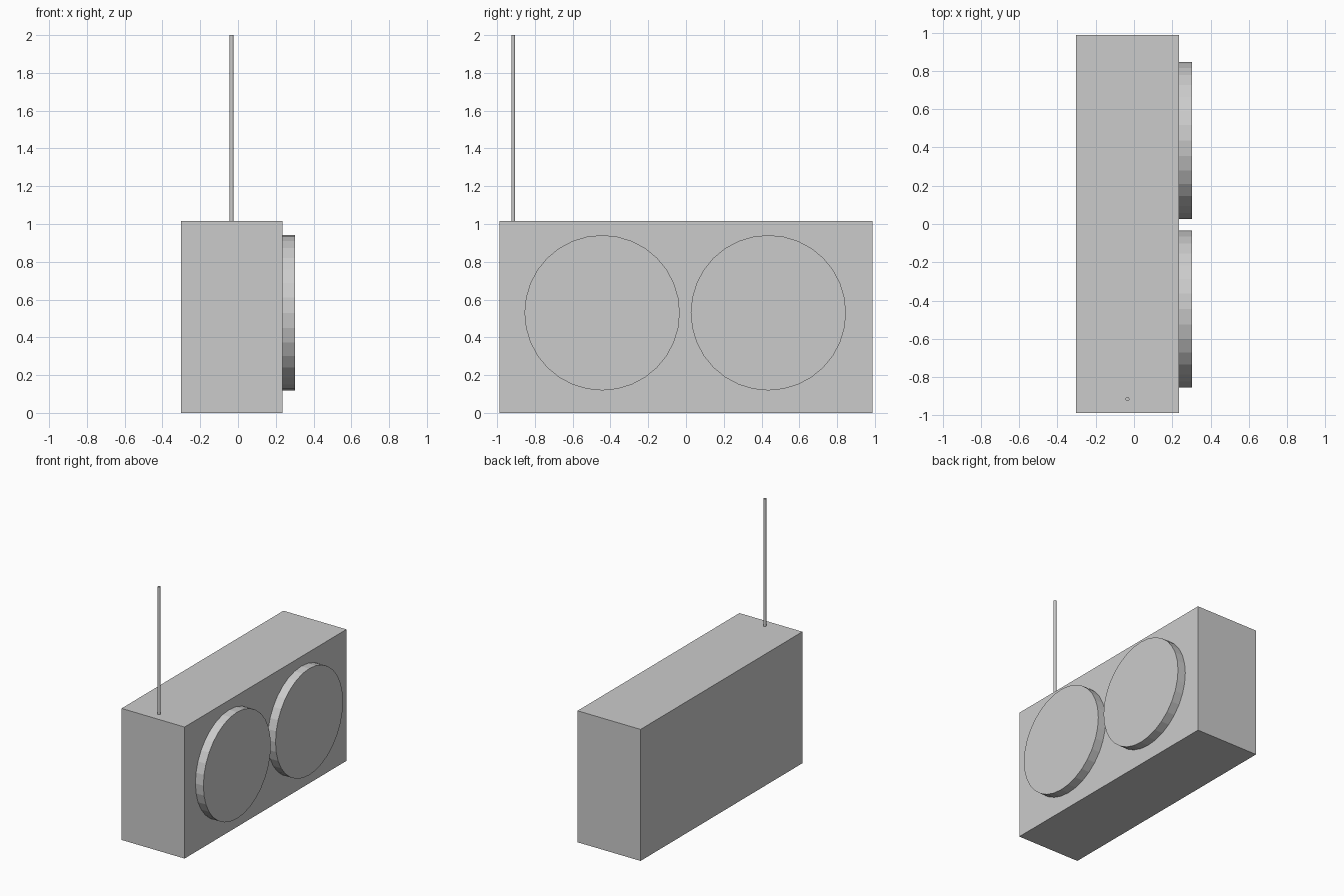
import bpy
from math import pi

if "Cube" in bpy.data.objects:
    bpy.data.objects.remove(bpy.data.objects["Cube"])

BODY_TOP = 1.015
FRONT_X = 0.235


def cylinder(name, radius, depth, loc, rot=(0, 0, 0), sides=32):
    bpy.ops.mesh.primitive_cylinder_add(vertices=sides, radius=radius, depth=depth,
                                        location=loc, rotation=rot)
    bpy.context.object.name = name


# Main cabinet
bpy.ops.mesh.primitive_cube_add(size=1, location=((FRONT_X - 0.303) / 2, 0, BODY_TOP / 2))
body = bpy.context.object
body.name = "cabinet"
body.scale = (FRONT_X + 0.303, 1.974, BODY_TOP)
bpy.ops.object.transform_apply(location=False, rotation=False, scale=True)

# Two raised speaker discs on the +x face
for name, y in (("speaker_left", -0.444), ("speaker_right", 0.436)):
    cylinder(name, 0.411, 0.068, (FRONT_X + 0.034, y, 0.53), (0, pi / 2, 0))

# Thin antenna near one end of the top
cylinder("antenna", 0.01, 2 - BODY_TOP, (-0.034, -0.914, (2 + BODY_TOP) / 2))
